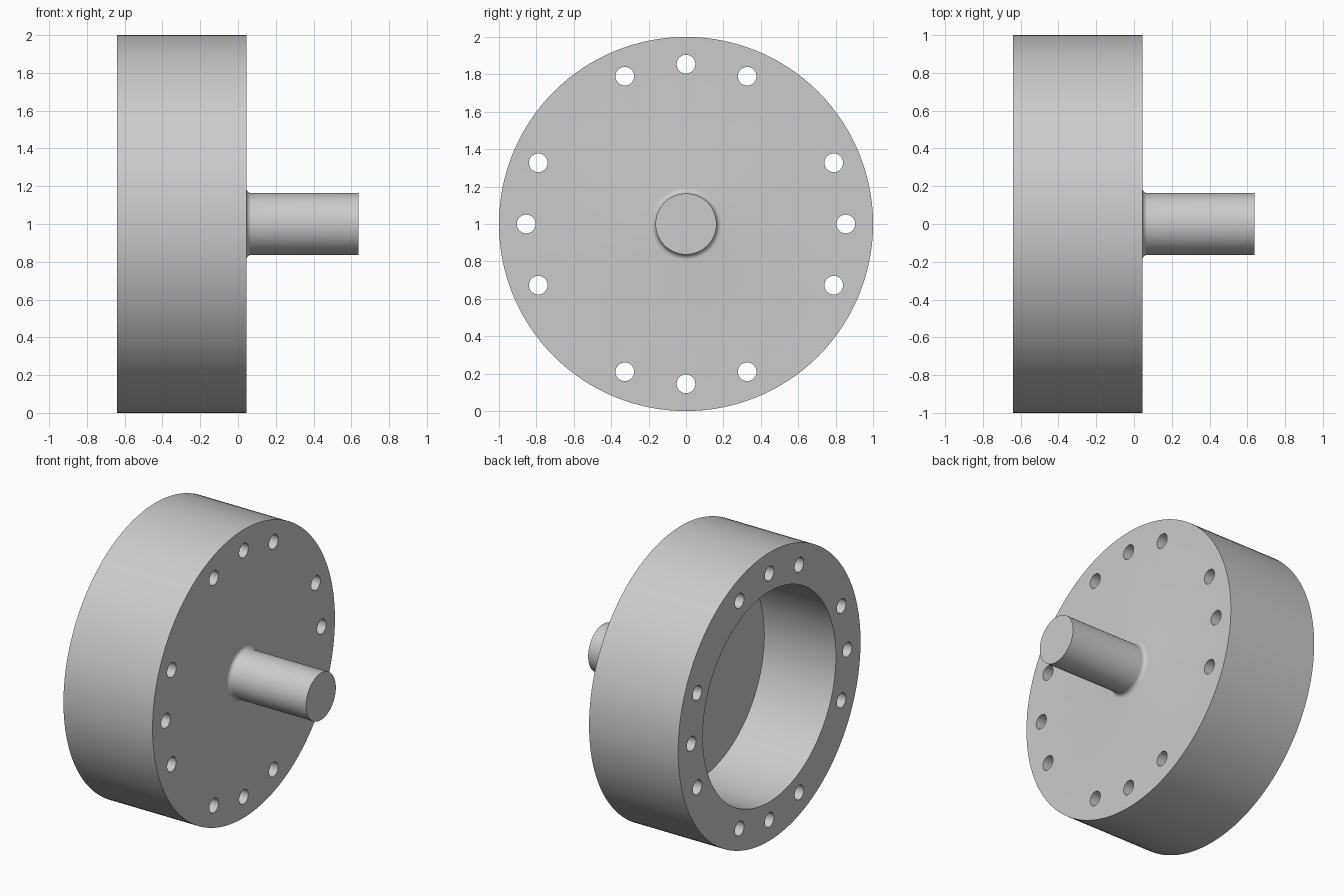
import bpy, bmesh, math
from mathutils import Matrix, Vector

cube = bpy.data.objects.get("Cube")
if cube:
    bpy.data.objects.remove(cube, do_unlink=True)

BACK, FLOOR, FACE, TIP = -0.64, -0.09, 0.044, 0.637
OUTER, BORE, SHAFT, FILLET = 1.0, 0.73, 0.163, 0.028
BOLT_CIRCLE, HOLE = 0.855, 0.05

grey = bpy.data.materials.new("grey metal")
grey.use_nodes = True
grey.diffuse_color = (0.6, 0.6, 0.6, 1)
grey.node_tree.nodes["Principled BSDF"].inputs["Base Color"].default_value = (0.6, 0.6, 0.6, 1)


def add_object(name, bm):
    mesh = bpy.data.meshes.new(name)
    bm.to_mesh(mesh)
    bm.free()
    mesh.materials.append(grey)
    obj = bpy.data.objects.new(name, mesh)
    bpy.context.collection.objects.link(obj)
    return obj


def lathe(name, profile, steps=128):
    """Revolve (x, radius) points about the horizontal axis at z = 1."""
    bm = bmesh.new()
    verts = [bm.verts.new((x, 0, 1 + r)) for x, r in profile]
    edges = [bm.edges.new(pair) for pair in zip(verts, verts[1:])]
    bmesh.ops.spin(bm, geom=verts + edges, cent=(0, 0, 1), axis=(1, 0, 0),
                   angle=math.tau, steps=steps)
    bmesh.ops.remove_doubles(bm, verts=bm.verts, dist=1e-5)
    bmesh.ops.recalc_face_normals(bm, faces=bm.faces)
    return add_object(name, bm)


# Cup-shaped hub, with a filleted shaft on its closed face
fillet = []
for i in range(7):
    a = math.pi / 2 * i / 6
    fillet.append((FACE + FILLET * (1 - math.cos(a)),
                   SHAFT + FILLET * (1 - math.sin(a))))
hub = lathe("flanged_hub_with_shaft",
            [(FLOOR, 0), (FLOOR, BORE), (BACK, BORE), (BACK, OUTER), (FACE, OUTER)]
            + fillet + [(TIP, SHAFT), (TIP, 0)])

# Bolt holes: a group of three at each quarter, cut right through the rim
bm = bmesh.new()
for k in range(16):
    if k % 4 == 2:
        continue
    a = math.tau * k / 16
    centre = Vector(((BACK + FACE) / 2, BOLT_CIRCLE * math.cos(a),
                     1 + BOLT_CIRCLE * math.sin(a)))
    bmesh.ops.create_cone(bm, cap_ends=True, segments=32, radius1=HOLE, radius2=HOLE,
                          depth=1, matrix=Matrix.Translation(centre)
                          @ Matrix.Rotation(math.pi / 2, 4, 'Y'))
cutter = add_object("bolt_hole_cutter", bm)
cutter.hide_render = True

cut = hub.modifiers.new("bolt holes", 'BOOLEAN')
cut.operation = 'DIFFERENCE'
cut.solver = 'EXACT'
cut.object = cutter
bpy.ops.object.select_all(action='DESELECT')
hub.select_set(True)
bpy.context.view_layer.objects.active = hub
bpy.ops.object.modifier_apply(modifier=cut.name)
bpy.data.objects.remove(cutter, do_unlink=True)
bpy.ops.object.shade_smooth_by_angle(angle=math.radians(30))
